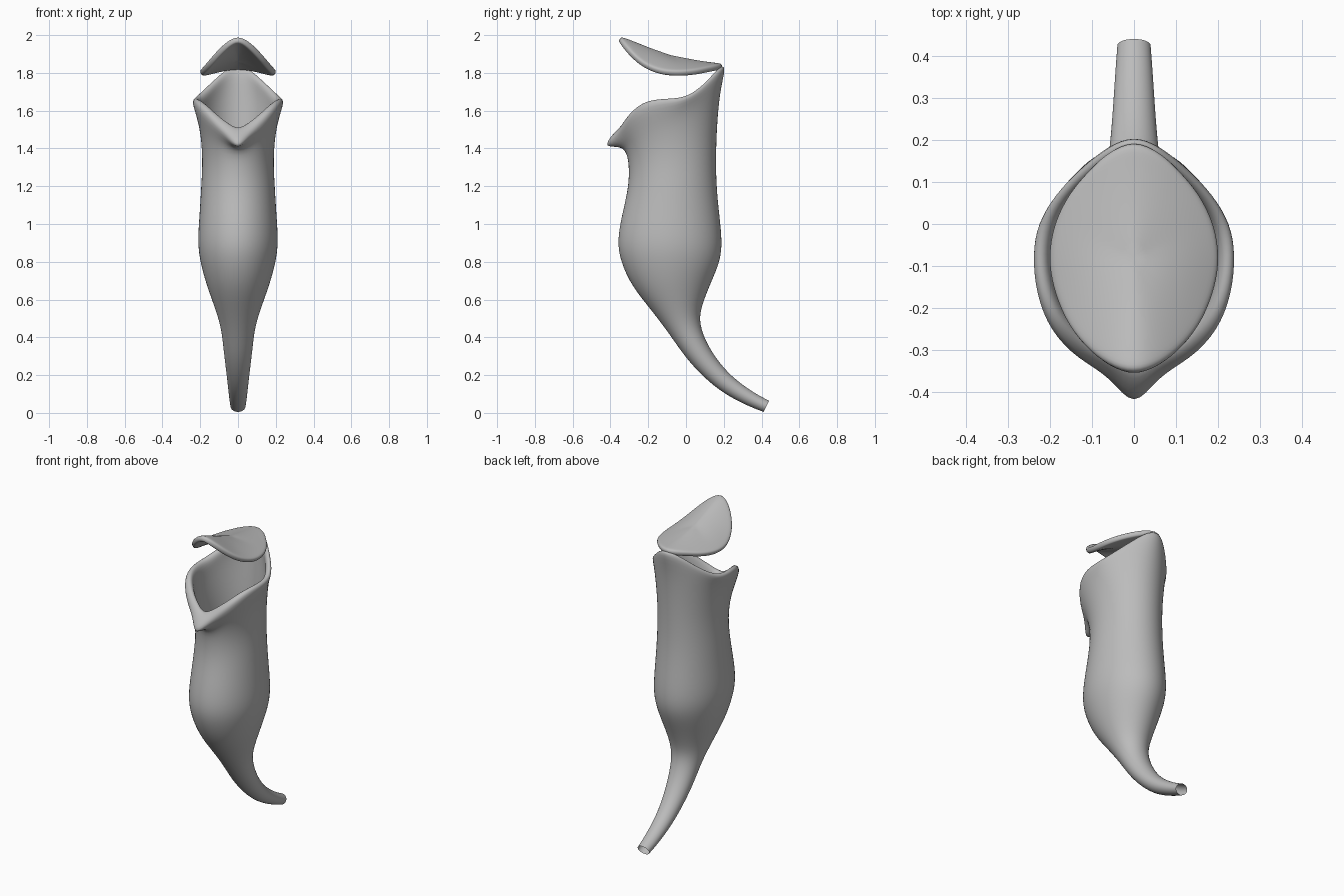
import bpy
import bmesh
import math

old = bpy.data.objects.get("Cube")
if old:
    bpy.data.objects.remove(old, do_unlink=True)


def make_material(name, colour):
    mat = bpy.data.materials.new(name)
    mat.use_nodes = True
    mat.diffuse_color = colour
    mat.node_tree.nodes["Principled BSDF"].inputs["Base Color"].default_value = colour
    return mat


grey = make_material("plain grey", (0.5, 0.5, 0.5, 1))


def lerp_table(table, value):
    """Linear interpolation in a list of (key, value) pairs."""
    for (a, va), (b, vb) in zip(table, table[1:]):
        if value <= b:
            t = max(0, (value - a) / (b - a))
            return va + (vb - va) * t
    return table[-1][1]


def mirrored_ring(half):
    """Complete a half outline, given from front to back, across x = 0."""
    return half + [(-x, y, z) for x, y, z in half[-2:0:-1]]


def loft(bm, rings):
    """Bridge rings that share a vertex count with quads."""
    loops = [[bm.verts.new(p) for p in ring] for ring in rings]
    for low, high in zip(loops, loops[1:]):
        for i in range(len(low)):
            j = (i + 1) % len(low)
            bm.faces.new((low[i], low[j], high[j], high[i]))
    return loops


def finish(name, bm, thickness=0):
    mesh = bpy.data.meshes.new(name)
    bm.to_mesh(mesh)
    bm.free()
    obj = bpy.data.objects.new(name, mesh)
    bpy.context.collection.objects.link(obj)
    mesh.materials.append(grey)
    mesh.shade_smooth()
    if thickness:
        solid = obj.modifiers.new("thickness", "SOLIDIFY")
        solid.thickness = thickness
        solid.offset = -1
    subsurf = obj.modifiers.new("smoothing", "SUBSURF")
    subsurf.levels = subsurf.render_levels = 2
    return obj


# Tube sections: front y, front z, back y, back z, half width
sections = [
    (.41, .005, .44, .065, .04),
    (.33, .035, .37, .10, .046),
    (.20, .10, .24, .19, .054),
    (.09, .19, .15, .30, .066),
    (-.01, .30, .095, .40, .079),
    (-.09, .42, .07, .49, .09),
    (-.19, .55, .085, .57, .125),
    (-.29, .67, .135, .69, .17),
    (-.35, .80, .18, .79, .202),
    (-.37, .91, .198, .89, .218),
    (-.34, 1.06, .18, 1.05, .206),
    (-.308, 1.19, .162, 1.22, .197),
    (-.303, 1.31, .162, 1.44, .188),
    (-.325, 1.42, .18, 1.70, .212),
]
COLUMNS = 20


def tube_ring(section, inset=0):
    fy, fz, by, bz, width = section
    ring = []
    shrink = 1 - inset / width
    for i in range(COLUMNS):
        angle = math.tau * i / COLUMNS
        c = math.cos(angle) * shrink
        ring.append((math.sin(angle) * width * shrink,
                     (fy + by) / 2 + (fy - by) / 2 * c,
                     (fz + bz) / 2 + (fz - bz) / 2 * c))
    return ring


# Mouth lip: outer edge with the hanging spout, and inner edge
lip_outer = mirrored_ring([
    (0, -.48, 1.365), (.06, -.375, 1.46), (.14, -.335, 1.54), (.21, -.265, 1.615),
    (.245, -.17, 1.645), (.252, -.07, 1.65), (.24, .0, 1.66), (.195, .07, 1.70),
    (.13, .135, 1.76), (.06, .195, 1.82), (0, .222, 1.835)])
lip_inner = mirrored_ring([
    (0, -.325, 1.53), (.04, -.315, 1.54), (.10, -.28, 1.58), (.16, -.22, 1.635),
    (.19, -.15, 1.65), (.20, -.07, 1.65), (.185, .0, 1.66), (.15, .06, 1.70),
    (.10, .11, 1.75), (.05, .15, 1.80), (0, .165, 1.81)])
lip_crest = []
for a, b in zip(lip_outer, lip_inner):
    x, y, z = ((p + q) / 2 for p, q in zip(a, b))
    lip_crest.append((x, y, z + .02))

# Pitcher: outer tube, rolled lip, then the inner wall going down
bm = bmesh.new()
rings = [tube_ring(s) for s in sections]
rings += [lip_outer, lip_crest, lip_inner]
rings += [tube_ring(s, .018) for s in reversed(sections[5:])]
loft(bm, rings)
bmesh.ops.recalc_face_normals(bm, faces=bm.faces[:])
finish("pitcher_body", bm)

# Lid: an arched saddle sheet hinged at the back of the mouth
ridge = [(-.36, 2.005), (-.30, 1.985), (-.20, 1.935), (-.05, 1.885), (.10, 1.862), (.22, 1.85)]
arch = [(-.35, 1.9), (-.22, 1.35), (-.05, .8), (.2, .6)]
outline = mirrored_ring([
    (0, -.355, 0), (.065, -.338, 0), (.125, -.29, 0), (.17, -.23, 0), (.20, -.15, 0),
    (.21, -.08, 0), (.198, .0, 0), (.16, .075, 0), (.115, .125, 0), (.07, .17, 0), (0, .205, 0)])
LID_CENTRE_Y = -.08


def lid_point(x, y):
    return x, y, lerp_table(ridge, y) - lerp_table(arch, y) * abs(x) ** 1.5


bm = bmesh.new()
lid_rings = []
for scale in (1, .9, .65, .35):
    lid_rings.append([lid_point(x * scale, LID_CENTRE_Y + (y - LID_CENTRE_Y) * scale)
                      for x, y, z in outline])
loops = loft(bm, lid_rings)
hub = bm.verts.new(lid_point(0, LID_CENTRE_Y))
inner = loops[-1]
for i, vert in enumerate(inner):
    bm.faces.new((vert, inner[(i + 1) % len(inner)], hub))
bm.normal_update()
if hub.normal.z < 0:
    bmesh.ops.reverse_faces(bm, faces=bm.faces[:])
finish("lid", bm, thickness=.035)
